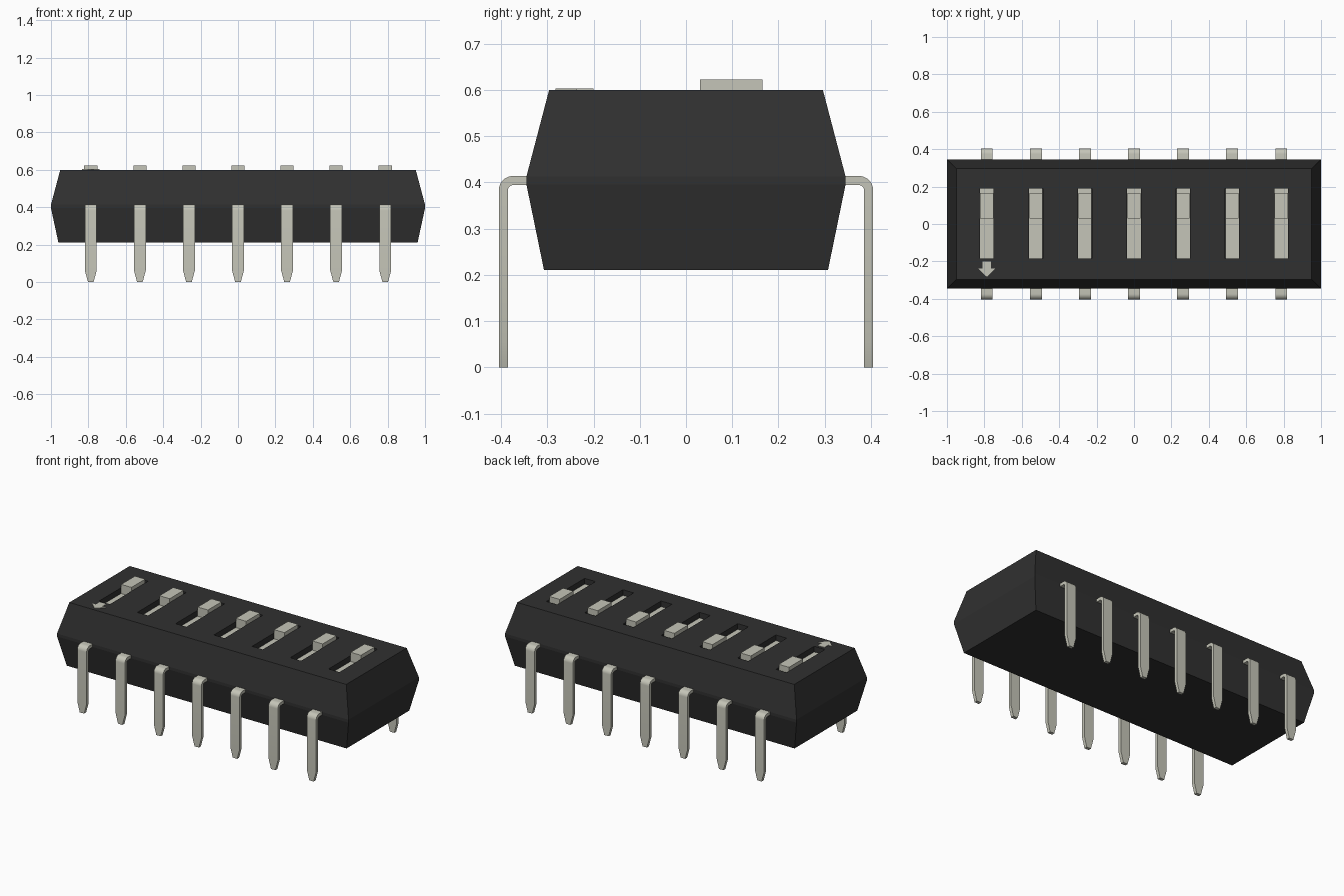
import bpy, bmesh, math

cube = bpy.data.objects.get("Cube")
if cube:
    bpy.data.objects.remove(cube, do_unlink=True)

COUNT, PITCH = 7, 0.2624
XS = [(i - (COUNT - 1) / 2) * PITCH for i in range(COUNT)]


def material(name, rgb):
    m = bpy.data.materials.new(name)
    m.use_nodes = True
    m.diffuse_color = (*rgb, 1)
    m.node_tree.nodes["Principled BSDF"].inputs["Base Color"].default_value = (*rgb, 1)
    return m


BLACK = material("black plastic", (0.03, 0.03, 0.03))
METAL = material("warm grey", (0.56, 0.56, 0.48))


def make(name, bm, mat):
    bmesh.ops.recalc_face_normals(bm, faces=bm.faces)
    me = bpy.data.meshes.new(name)
    bm.to_mesh(me)
    bm.free()
    me.materials.append(mat)
    ob = bpy.data.objects.new(name, me)
    bpy.context.collection.objects.link(ob)
    return ob


def loft(bm, rings):
    """Skin a stack of equal-length point rings and cap both ends."""
    rows = [[bm.verts.new(p) for p in ring] for ring in rings]
    n = len(rows[0])
    for a, b in zip(rows, rows[1:]):
        for i in range(n):
            j = (i + 1) % n
            bm.faces.new((a[i], a[j], b[j], b[i]))
    bm.faces.new(rows[0][::-1])
    bm.faces.new(rows[-1])


def rect(hx, hy, z, x=0, y=0):
    return [(x - hx, y - hy, z), (x + hx, y - hy, z), (x + hx, y + hy, z), (x - hx, y + hy, z)]


def box(bm, x, y, hx, hy, z0, z1):
    loft(bm, [rect(hx, hy, z0, x, y), rect(hx, hy, z1, x, y)])


# Housing with drafted sides and a parting band
bm = bmesh.new()
loft(bm, [rect(0.96, 0.307, 0.21), rect(1.0, 0.345, 0.395),
          rect(1.0, 0.345, 0.413), rect(0.95, 0.296, 0.6)])
housing = make("housing", bm, BLACK)

# Slots in the top
bm = bmesh.new()
for x in XS:
    box(bm, x, 0.003, 0.037, 0.187, 0.55, 0.7)
cutter = make("slot_cutter", bm, BLACK)
cutter.hide_render = True
cutter.hide_set(True)
cutter.display_type = 'WIRE'
mod = housing.modifiers.new("slots", 'BOOLEAN')
mod.object = cutter
mod.operation = 'DIFFERENCE'
mod.solver = 'EXACT'


# Leg path in the y-z plane: out of the housing, round the bend, down to the tip
def leg_rings(x, side):
    stations = [(0.33, 0.404, 0, 1, 0.032)]
    for k in range(9):
        a = math.radians(90 - k * 90 / 8)
        c, s = math.cos(a), math.sin(a)
        stations.append((0.374 + 0.021 * c, 0.383 + 0.021 * s, c, s, 0.032))
    stations += [(0.395, 0.063, 1, 0, 0.032), (0.395, 0.0, 1, 0, 0.015)]
    t = 0.0098
    for y, z, ny, nz, w in stations:
        yield [(x + sx * w, side * (y + sn * t * ny), z + sn * t * nz)
               for sx, sn in ((-1, -1), (1, -1), (1, 1), (-1, 1))]


for side, label in ((-1, "front"), (1, "back")):
    for i, x in enumerate(XS):
        bm = bmesh.new()
        loft(bm, list(leg_rings(x, side)))
        leg = make(f"{label}_leg_{i + 1}", bm, METAL)
        bpy.ops.object.select_all(action='DESELECT')
        leg.select_set(True)
        bpy.context.view_layer.objects.active = leg
        bpy.ops.object.shade_smooth_by_angle(angle=math.radians(30))

# Sliders: a flat floor in each slot with a raised knob towards the back
for i, x in enumerate(XS):
    bm = bmesh.new()
    box(bm, x, 0.003, 0.0365, 0.1865, 0.549, 0.565)
    box(bm, x, 0.0975, 0.035, 0.0675, 0.56, 0.622)
    make(f"slider_{i + 1}", bm, METAL)

# Arrow marking beside the first slot
outline = [(0.022, -0.2), (0.022, -0.237), (0.046, -0.237), (0, -0.282)]
outline += [(-px, py) for px, py in outline[2::-1]]
bm = bmesh.new()
loft(bm, [[(XS[0] + px, py, z) for px, py in outline] for z in (0.599, 0.603)])
make("direction_arrow", bm, METAL)
